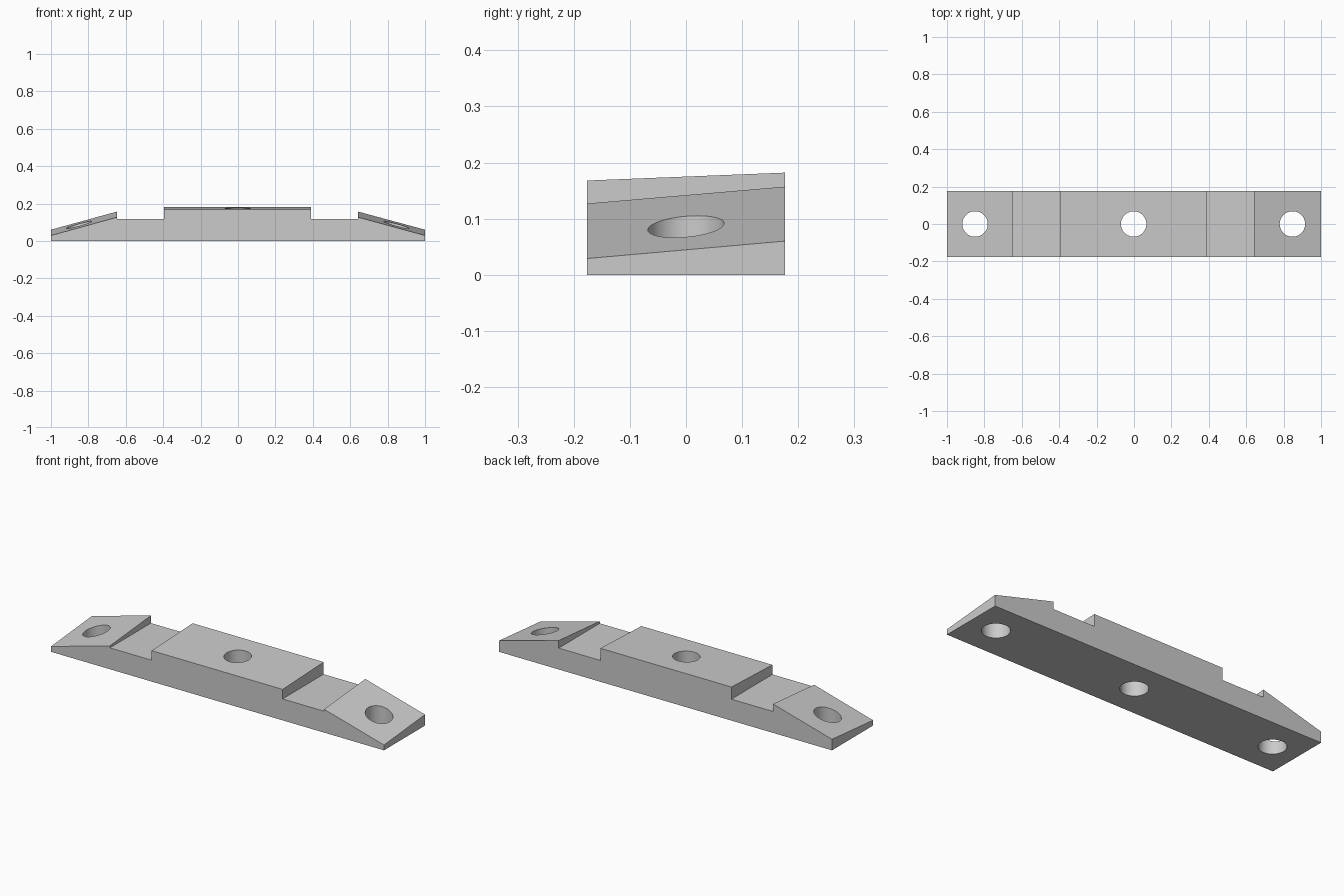
import bpy, bmesh, math

cube = bpy.data.objects.get("Cube")
if cube:
    bpy.data.objects.remove(cube, do_unlink=True)

HALF_DEPTH = 0.176
HOLE_RADIUS = 0.068

grey = bpy.data.materials.new("light_grey")
grey.use_nodes = True
colour = (0.6, 0.6, 0.6, 1)
grey.diffuse_color = colour
grey.node_tree.nodes["Principled BSDF"].inputs["Base Color"].default_value = colour


def bar_profile(tip, wing, centre):
    """Bar outline: sloped wings, flat notches, raised middle pad."""
    return [(-1, 0), (1, 0), (1, tip), (0.641, wing), (0.641, 0.116), (0.391, 0.116),
            (0.391, centre), (-0.396, centre), (-0.396, 0.116), (-0.646, 0.116),
            (-0.646, wing), (-1, tip)]


# Bar: front and back outlines joined, so the top surfaces lean forward
bm = bmesh.new()
front = [bm.verts.new((x, -HALF_DEPTH, z)) for x, z in bar_profile(0.029, 0.127, 0.168)]
back = [bm.verts.new((x, HALF_DEPTH, z)) for x, z in bar_profile(0.06, 0.157, 0.182)]
bm.faces.new(front)
bm.faces.new(back[::-1])
for i in range(len(front)):
    j = (i + 1) % len(front)
    bm.faces.new((front[i], back[i], back[j], front[j]))
bmesh.ops.recalc_face_normals(bm, faces=bm.faces)
mesh = bpy.data.meshes.new("mounting_bar")
bm.to_mesh(mesh)
bm.free()
mesh.materials.append(grey)
bar = bpy.data.objects.new("mounting_bar", mesh)
bpy.context.collection.objects.link(bar)

# Three vertical bolt holes
cutters = []
for name, x in (("right", -0.85), ("middle", -0.002), ("left", 0.847)):
    bpy.ops.mesh.primitive_cylinder_add(vertices=64, radius=HOLE_RADIUS, depth=1,
                                        location=(x, 0, 0))
    cutter = bpy.context.object
    cutter.name = name + "_hole_cutter"
    cutter.data.materials.append(grey)
    cutter.hide_render = True
    cut = bar.modifiers.new(name + "_hole", "BOOLEAN")
    cut.operation = "DIFFERENCE"
    cut.solver = "EXACT"
    cut.object = cutter
    cutters.append(cutter)

# Apply the cuts, remove the cutters and smooth the hole walls
bpy.ops.object.select_all(action="DESELECT")
bpy.context.view_layer.objects.active = bar
bar.select_set(True)
for cut in list(bar.modifiers):
    bpy.ops.object.modifier_apply(modifier=cut.name)
for cutter in cutters:
    bpy.data.objects.remove(cutter, do_unlink=True)
bpy.ops.object.shade_smooth_by_angle(angle=math.radians(12))
